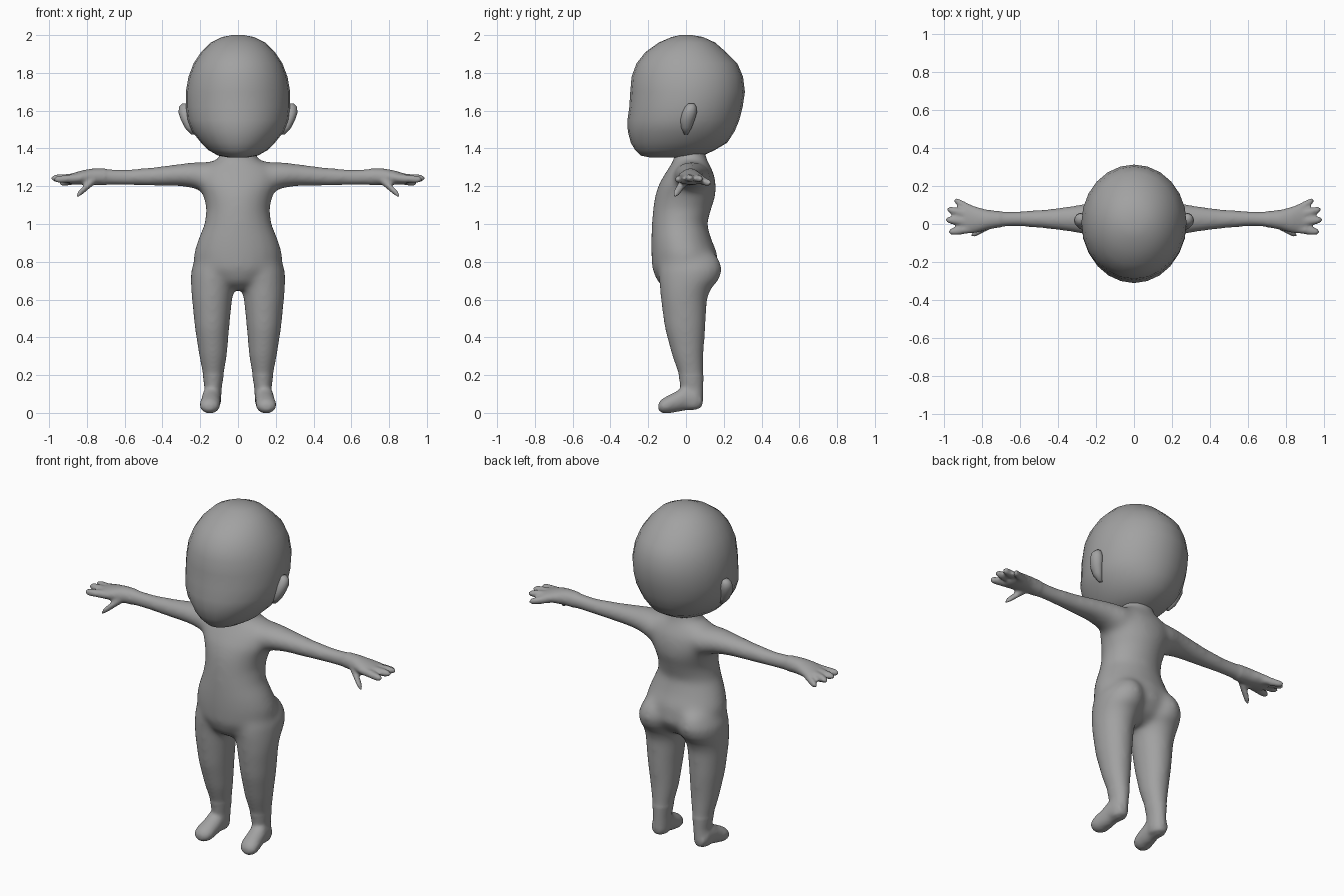
import bpy, bmesh, math
from mathutils import Vector

skin = bpy.data.materials.new("grey_skin")
skin.diffuse_color = (0.36, 0.36, 0.36, 1)


def loft(bm, axis, sections, side=1, n=20):
    """Closed tube of ellipses; section = (position, a0, a1, b0, b1) bounds on the other axes."""
    rings = []
    for t, a0, a1, b0, b1 in sections:
        ring = []
        for i in range(n):
            w = 2 * math.pi * i / n
            p = [(a0 + a1) / 2 + (a1 - a0) / 2 * math.cos(w),
                 (b0 + b1) / 2 + (b1 - b0) / 2 * math.sin(w)]
            p.insert(axis, t)
            ring.append(bm.verts.new((p[0] * side, p[1], p[2])))
        rings.append(ring)
    faces = [bm.faces.new((r[i], r[(i + 1) % n], s[(i + 1) % n], s[i]))
             for r, s in zip(rings, rings[1:]) for i in range(n)]
    faces += [bm.faces.new(rings[0]), bm.faces.new(rings[-1])]
    bmesh.ops.recalc_face_normals(bm, faces=faces)


def finger(bm, base, tip, r, side):
    """Tapered round-ended tube running outward along x."""
    base, tip = Vector(base), Vector(tip)
    secs = []
    for f, k in ((0, 1), (0.4, 1), (0.75, 0.95), (0.92, 0.75), (1, 0.35)):
        c = base.lerp(tip, f)
        secs.append((c.x, c.y - r * k, c.y + r * k, c.z - r * k, c.z + r * k))
    loft(bm, 0, secs, side, 10)


def finish(name, bm):
    me = bpy.data.meshes.new(name)
    bm.to_mesh(me)
    bm.free()
    ob = bpy.data.objects.new(name, me)
    bpy.context.collection.objects.link(ob)
    me.materials.append(skin)
    for p in me.polygons:
        p.use_smooth = True
    return ob


# Torso and neck
bm = bmesh.new()
loft(bm, 2, [(z, -w, w, f, b) for z, w, f, b in (
    (0.655, 0.07, -0.10, 0.07), (0.69, 0.15, -0.15, 0.13), (0.76, 0.235, -0.18, 0.175),
    (0.85, 0.235, -0.185, 0.165), (0.92, 0.212, -0.185, 0.135), (1.0, 0.178, -0.182, 0.112),
    (1.08, 0.168, -0.176, 0.135), (1.15, 0.185, -0.165, 0.158), (1.21, 0.215, -0.145, 0.16),
    (1.27, 0.22, -0.11, 0.148), (1.315, 0.18, -0.08, 0.125), (1.345, 0.105, -0.065, 0.11),
    (1.39, 0.09, -0.06, 0.10), (1.46, 0.09, -0.06, 0.10))])

for side in (1, -1):
    # Leg with buttock
    loft(bm, 2, [
        (0.88, 0.07, 0.17, -0.10, 0.11), (0.82, 0.03, 0.22, -0.13, 0.175),
        (0.76, 0.008, 0.25, -0.145, 0.195), (0.70, 0.012, 0.252, -0.145, 0.175),
        (0.66, 0.018, 0.25, -0.14, 0.135), (0.6, 0.03, 0.245, -0.135, 0.112),
        (0.45, 0.045, 0.23, -0.115, 0.105), (0.3, 0.057, 0.207, -0.075, 0.094),
        (0.2, 0.075, 0.187, -0.04, 0.094), (0.13, 0.086, 0.178, -0.03, 0.092),
        (0.05, 0.09, 0.185, -0.03, 0.09), (0.025, 0.10, 0.175, -0.02, 0.08)], side)
    # Foot
    loft(bm, 1, [
        (0.085, 0.11, 0.17, 0.03, 0.09), (0.05, 0.095, 0.185, 0.015, 0.14),
        (-0.01, 0.092, 0.19, 0.012, 0.145), (-0.05, 0.092, 0.196, 0.004, 0.115),
        (-0.10, 0.094, 0.204, -0.004, 0.09), (-0.13, 0.105, 0.198, 0.0, 0.072),
        (-0.147, 0.13, 0.175, 0.015, 0.05)], side)
    # Arm and palm
    loft(bm, 0, [
        (0.08, -0.07, 0.13, 1.17, 1.325), (0.17, -0.07, 0.13, 1.165, 1.33),
        (0.24, -0.06, 0.112, 1.19, 1.328), (0.32, -0.045, 0.098, 1.20, 1.318),
        (0.45, -0.028, 0.08, 1.20, 1.302), (0.6, -0.015, 0.07, 1.204, 1.29),
        (0.7, -0.018, 0.068, 1.205, 1.295), (0.77, -0.03, 0.075, 1.206, 1.295),
        (0.83, -0.048, 0.092, 1.207, 1.283), (0.88, -0.052, 0.108, 1.208, 1.268),
        (0.90, -0.035, 0.09, 1.215, 1.26)], side)
    # Fingers and thumb
    for base, tip in (((0.84, 0.07, 1.236), (0.945, 0.125, 1.215)),
                      ((0.85, 0.045, 1.245), (0.982, 0.077, 1.238)),
                      ((0.85, 0.01, 1.245), (0.99, 0.022, 1.242)),
                      ((0.84, -0.025, 1.242), (0.975, -0.042, 1.235)),
                      ((0.755, -0.005, 1.235), (0.855, -0.06, 1.15))):
        finger(bm, base, tip, 0.023, side)

# Fuse the body into one skin
raw = finish("body_base", bm)
mod = raw.modifiers.new("fuse", 'REMESH')
mod.mode = 'VOXEL'
mod.voxel_size = 0.009
fused = raw.evaluated_get(bpy.context.evaluated_depsgraph_get()).to_mesh()
bm = bmesh.new()
bm.from_mesh(fused)
bpy.data.objects.remove(raw)
# Soften everything slightly, the trunk and limb joints strongly
trunk = [v for v in bm.verts if abs(v.co.x) < 0.7 and v.co.z > 0.2]
for verts, steps in ((bm.verts[:], 5), (trunk, 30)):
    for _ in range(steps):
        bmesh.ops.smooth_vert(bm, verts=verts, factor=0.5,
                              use_axis_x=True, use_axis_y=True, use_axis_z=True)
finish("body", bm)

# Head
bm = bmesh.new()
loft(bm, 2, [(z, -w, w, f, b) for z, w, f, b in (
    (1.352, 0.05, -0.19, 0.03), (1.362, 0.105, -0.24, 0.09), (1.39, 0.155, -0.268, 0.15),
    (1.43, 0.195, -0.292, 0.218), (1.49, 0.243, -0.308, 0.257), (1.55, 0.268, -0.31, 0.282),
    (1.62, 0.276, -0.30, 0.30), (1.70, 0.276, -0.295, 0.312), (1.78, 0.262, -0.288, 0.302),
    (1.85, 0.235, -0.262, 0.272), (1.91, 0.195, -0.215, 0.212), (1.96, 0.145, -0.145, 0.155),
    (1.99, 0.085, -0.075, 0.09), (2.0, 0.03, -0.03, 0.03))], n=24)
finish("head", bm)

# Ears, flaring out towards the back
for side, name in ((1, "ear_left"), (-1, "ear_right")):
    bm = bmesh.new()
    loft(bm, 2, [
        (1.475, 0.225, 0.25, -0.01, 0.01), (1.51, 0.235, 0.282, -0.025, 0.03),
        (1.55, 0.24, 0.302, -0.03, 0.045), (1.59, 0.245, 0.315, -0.02, 0.058),
        (1.62, 0.25, 0.312, -0.005, 0.055), (1.637, 0.26, 0.295, 0.01, 0.045)], side, 12)
    finish(name, bm)
